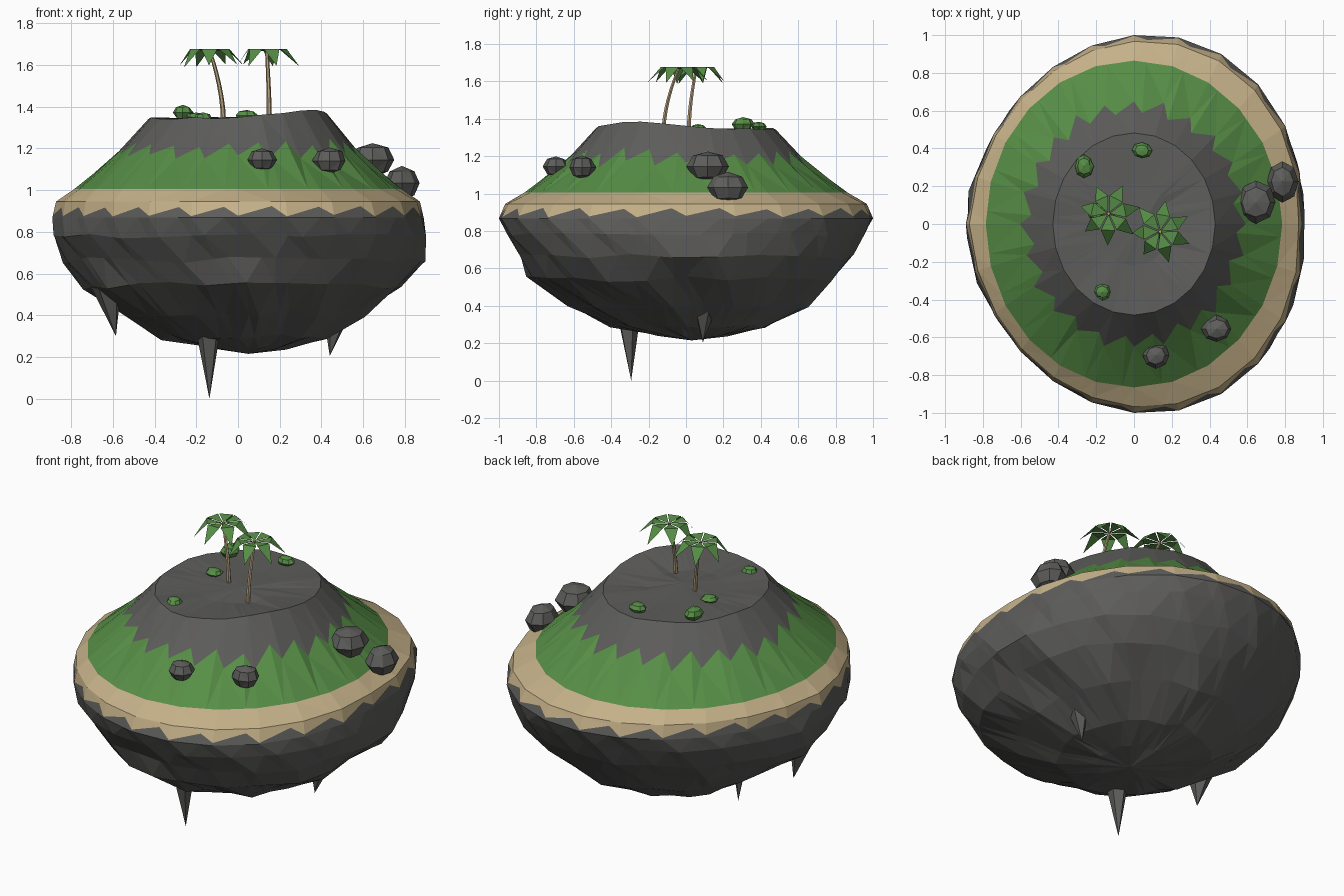
import bpy, bmesh, math, random
from mathutils import Vector

if "Cube" in bpy.data.objects:
    bpy.data.objects.remove(bpy.data.objects["Cube"])

random.seed(4)
TAU = 2 * math.pi


def material(name, rgb):
    m = bpy.data.materials.new(name)
    m.diffuse_color = (*rgb, 1)
    m.use_nodes = True
    m.node_tree.nodes["Principled BSDF"].inputs["Base Color"].default_value = m.diffuse_color
    return m


ROCK = material("dark rock", (0.11, 0.109, 0.105))
SAND = material("sand", (0.56, 0.44, 0.25))
GRASS = material("grass green", (0.095, 0.27, 0.062))
BARK = material("palm bark", (0.44, 0.33, 0.2))


def finish(name, bm, mats, fix=True):
    if fix:
        bmesh.ops.recalc_face_normals(bm, faces=bm.faces)
    me = bpy.data.meshes.new(name)
    bm.to_mesh(me)
    bm.free()
    for m in mats:
        me.materials.append(m)
    ob = bpy.data.objects.new(name, me)
    bpy.context.collection.objects.link(ob)
    return ob


# Island: stacked faceted rings; zigzag rings make the ragged colour borders
SEG = 24


def ring(rx, ry, z, cx=0, cy=0, twist=0.0, jit=0.0, zjit=0.0, lift=0.0, skew=0.0):
    base = []
    for i in range(SEG):
        a = TAU * (i + twist) / SEG
        # skew makes the right side fuller and the left side slimmer
        k = 1 + random.uniform(-jit, jit) + skew * math.copysign(abs(math.sin(2 * a)), math.cos(a))
        h = lift * max(0, math.cos(a + 0.55)) ** 4
        base.append(Vector((cx + rx * k * math.cos(a), cy + ry * k * math.sin(a),
                            z + h + random.uniform(-zjit, zjit))))
    out = []
    for i in range(SEG):
        p, q = base[i], base[(i + 1) % SEG]
        out += [p, p.lerp(q, 0.7)]
    return out


def zigzag(a, b, even, odd):
    return [p.lerp(q, (odd if i % 2 else even) + random.uniform(-0.06, 0.06))
            for i, (p, q) in enumerate(zip(a, b))]


SK = 0.045
top = ring(0.43, 0.482, 1.345, lift=0.042, zjit=0.006)
crease = ring(0.605, 0.655, 1.155, jit=0.012, zjit=0.008)
shore = ring(0.785, 0.865, 1.005)
edge = ring(0.872, 0.967, 0.945, skew=SK * 0.8)
waist = ring(0.89, 1.0, 0.868, skew=SK)
stack = [  # ring, colour of the band above it
    (ring(0.2, 0.22, 1.342, zjit=0.006), 0),
    (top, 0),
    (zigzag(crease, top, 0.0, 0.33), 0),
    (shore, 2),
    (edge, 1),
    (zigzag(edge, waist, 0.88, 0.32), 1),
    (waist, 0),
    (ring(0.9, 0.96, 0.78, 0, 0, 0.3, 0.01, 0.012, skew=SK), 0),
    (ring(0.86, 0.885, 0.665, 0.02, 0, 0.7, 0.02, 0.015, skew=SK), 0),
    (ring(0.765, 0.825, 0.54, 0.02, -0.02, 1.1, 0.03, 0.02, skew=SK), 0),
    (ring(0.59, 0.625, 0.41, 0.02, 0.01, 1.5, 0.035, 0.02, skew=0.02), 0),
    (ring(0.39, 0.42, 0.295, 0.02, 0.02, 1.9, 0.05, 0.015), 0),
    (ring(0.18, 0.18, 0.243, 0.04, 0.03, 2.2, 0.08, 0.008), 0),
]
bm = bmesh.new()
rows = [[bm.verts.new(p) for p in r] for r, _ in stack]
n = 2 * SEG
for k in range(1, len(rows)):
    u, d = rows[k - 1], rows[k]
    for i in range(n):
        j = (i + 1) % n
        bm.faces.new((u[i], d[i], d[j], u[j])).material_index = stack[k][1]
for row, tip in ((rows[0], (0.03, -0.02, 1.352)), (rows[-1], (0.05, 0.03, 0.215))):
    c = bm.verts.new(tip)
    for i in range(n):
        bm.faces.new((row[i], row[(i + 1) % n], c))
bmesh.ops.triangulate(bm, faces=bm.faces)
finish("island", bm, [ROCK, SAND, GRASS])


# Hanging rock spikes below the island
def spike(name, base, tip, r):
    bm = bmesh.new()
    t = bm.verts.new(tip)
    b = [bm.verts.new((base[0] + r * math.cos(TAU * i / 5 + 0.4),
                       base[1] + r * math.sin(TAU * i / 5 + 0.4), base[2])) for i in range(5)]
    for i in range(5):
        bm.faces.new((b[i], b[(i + 1) % 5], t))
    bm.faces.new(b)
    finish(name, bm, [ROCK])


spike("spike_front", (-0.142, -0.31, 0.36), (-0.137, -0.293, 0.0), 0.068)
spike("spike_right", (0.475, 0.1, 0.4), (0.44, 0.09, 0.205), 0.068)
spike("spike_left", (-0.635, -0.2, 0.56), (-0.585, -0.17, 0.3), 0.085)


# Boulders and bushes: low-poly lumps
def lump(name, loc, size, mat, jit):
    bm = bmesh.new()
    bmesh.ops.create_uvsphere(bm, u_segments=8, v_segments=4, radius=1)
    for v in bm.verts:
        k = 1 + random.uniform(-jit, jit * 0.6)
        v.co = Vector(loc) + Vector([c * s * k for c, s in zip(v.co, size)])
    bmesh.ops.triangulate(bm, faces=bm.faces)
    finish(name, bm, [mat])


for i, (loc, s) in enumerate([((0.645, 0.115, 1.145), (0.11, 0.114, 0.085)),
                              ((0.785, 0.225, 1.033), (0.086, 0.108, 0.082)),
                              ((0.438, -0.555, 1.14), (0.082, 0.072, 0.064)),
                              ((0.115, -0.695, 1.145), (0.072, 0.069, 0.058))]):
    lump(f"boulder_{i + 1}", loc, s, ROCK, 0.07)
for i, (loc, s) in enumerate([((-0.265, 0.305, 1.372), (0.05, 0.06, 0.036)),
                              ((0.042, 0.39, 1.358), (0.053, 0.043, 0.028)),
                              ((-0.168, -0.36, 1.345), (0.046, 0.044, 0.026)),
                              ((-0.2, 0.065, 1.35), (0.05, 0.045, 0.024))]):
    lump(f"bush_{i + 1}", loc, s, GRASS, 0.12)


# Palms: bent tapered trunk and flat leaves with drooping tips
def palm(name, base, head, spin):
    base, head = Vector(base), Vector(head)
    bm = bmesh.new()
    rows = []
    for k in range(7):
        t = k / 6
        c = base.lerp(head, t)
        for ax in (0, 1):
            c[ax] = base[ax] + (head[ax] - base[ax]) * t ** 1.7
        r = 0.0125 - 0.004 * t
        rows.append([bm.verts.new(c + Vector((r * math.cos(TAU * i / 6), r * math.sin(TAU * i / 6), 0)))
                     for i in range(6)])
    for u, d in zip(rows, rows[1:]):
        for i in range(6):
            bm.faces.new((u[i], u[(i + 1) % 6], d[(i + 1) % 6], d[i]))
    bm.faces.new(rows[-1])
    finish(name + "_trunk", bm, [BARK])

    bm = bmesh.new()
    for i in range(7):
        a = spin + TAU * i / 7
        out, side = Vector((math.cos(a), math.sin(a), 0)), Vector((-math.sin(a), math.cos(a), 0))
        ln = random.uniform(0.145, 0.175)

        def pt(d, s, z):
            return bm.verts.new(Vector((head.x, head.y, z)) + out * d + side * s)
        root, lf, rt = pt(0.005, 0, 1.665), pt(0.088, 0.038, 1.676), pt(0.088, -0.038, 1.676)
        tip = pt(ln, 0, random.uniform(1.585, 1.605))
        bm.faces.new((root, rt, lf))
        bm.faces.new((rt, tip, lf))
    finish(name + "_leaves", bm, [GRASS], fix=False)


palm("palm_left", (-0.07, 0.015, 1.335), (-0.135, 0.055, 1.668), 0.2)
palm("palm_right", (0.15, -0.12, 1.335), (0.138, -0.04, 1.668), 0.5)
